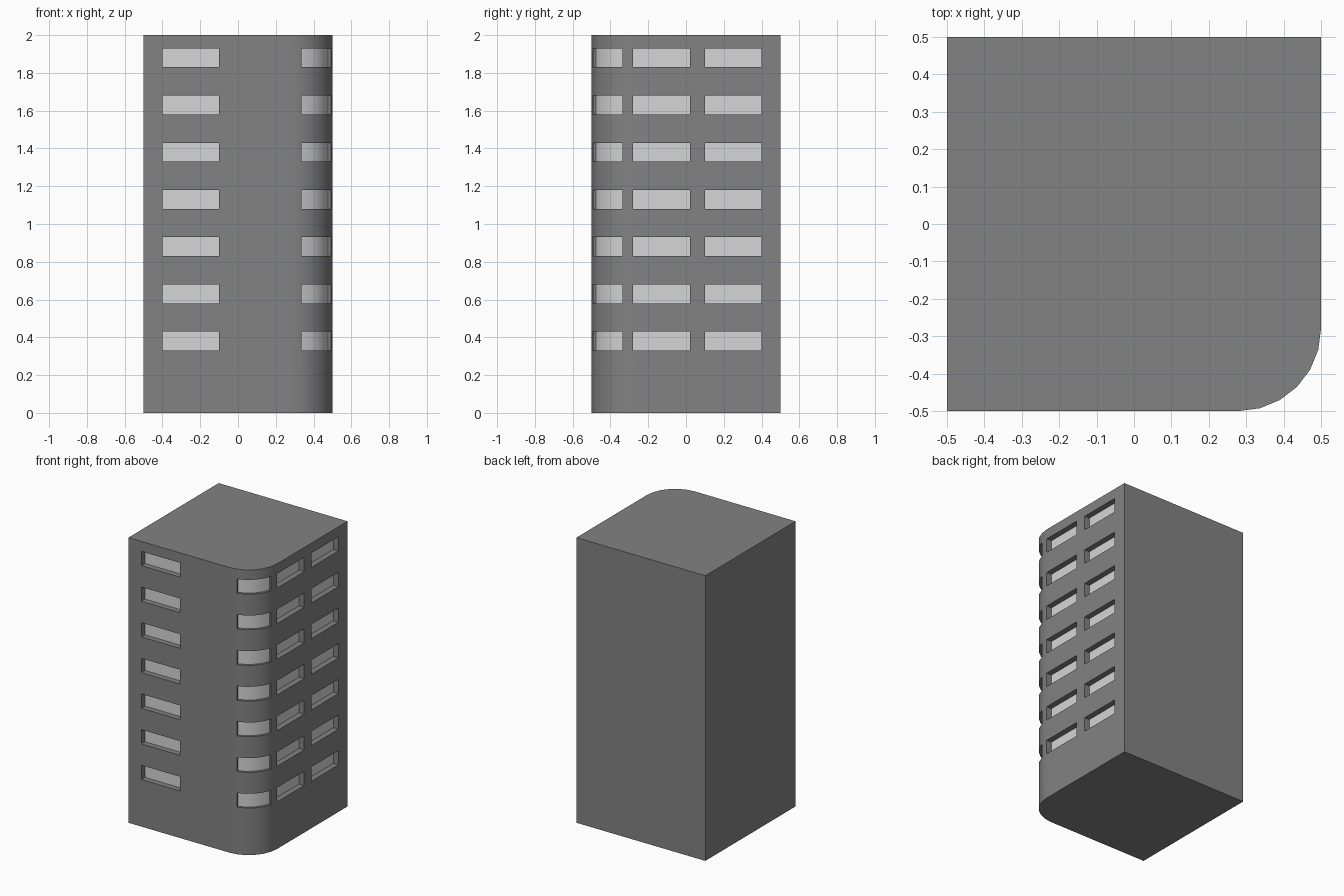
import bpy, bmesh, math
from mathutils import Vector

if "Cube" in bpy.data.objects:
    bpy.data.objects.remove(bpy.data.objects["Cube"], do_unlink=True)

HALF, HEIGHT, RADIUS, SEGMENTS = 0.5, 2.0, 0.22, 6
FLOORS, FIRST_SILL, FLOOR_STEP, WINDOW_HEIGHT = 7, 0.33, 0.25, 0.1
FLAT_DEPTH, CORNER_DEPTH = 0.04, 0.016
CENTRE = Vector((HALF - RADIUS, RADIUS - HALF, 0))


def make_material(name, value):
    mat = bpy.data.materials.new(name)
    mat.use_nodes = True
    colour = (value, value, value, 1)
    mat.diffuse_color = colour
    mat.node_tree.nodes["Principled BSDF"].inputs["Base Color"].default_value = colour
    return mat


# Floor plan: straight front, rounded corner, straight right side, plain back and left
front = [Vector((x, -HALF, 0)) for x in (-HALF, -0.4, -0.1)]
arc = []
for i in range(SEGMENTS + 1):
    a = math.radians(90) * i / SEGMENTS
    arc.append(CENTRE + RADIUS * Vector((math.sin(a), -math.cos(a), 0)))
side = [Vector((HALF, y, 0)) for y in (0.02, 0.1, 0.4, HALF)]
plan = front + arc + side + [Vector((-HALF, HALF, 0))]
arc_start, side_start = len(front), len(front) + len(arc)


def inward_flat(direction):
    return lambda p: p + Vector(direction) * FLAT_DEPTH


def inward_corner(p):
    return p + (CENTRE - p).normalized() * CORNER_DEPTH


# Window bays: first column, last column, recess rule
bays = [
    (1, 2, inward_flat((0, 1, 0))),
    (arc_start + 1, side_start - 2, inward_corner),
    (side_start - 1, side_start, inward_flat((-1, 0, 0))),
    (side_start + 1, side_start + 2, inward_flat((-1, 0, 0))),
]
bay_of_column = {c: bay for bay in bays for c in range(bay[0], bay[1])}

# Floor levels: every odd band is a row of windows
levels = [0]
for f in range(FLOORS):
    sill = FIRST_SILL + f * FLOOR_STEP
    levels += [sill, sill + WINDOW_HEIGHT]
levels.append(HEIGHT)

bm = bmesh.new()


def add_face(points, material=0):
    face = bm.faces.new([bm.verts.new(p) for p in points])
    face.material_index = material


def at(p, z):
    return Vector((p.x, p.y, z))


def add_window_cell(column, bay, p, q, low, high):
    first, last, inward = bay
    pi, qi = inward(p), inward(q)
    add_face([at(pi, low), at(qi, low), at(qi, high), at(pi, high)], 1)
    for z in (low, high):
        add_face([at(p, z), at(q, z), at(qi, z), at(pi, z)])
    if column == first:
        add_face([at(p, low), at(pi, low), at(pi, high), at(p, high)])
    if column == last - 1:
        add_face([at(q, low), at(qi, low), at(qi, high), at(q, high)])


# Walls with recessed windows
for c, p in enumerate(plan):
    q = plan[(c + 1) % len(plan)]
    for r, (low, high) in enumerate(zip(levels, levels[1:])):
        if r % 2 and c in bay_of_column:
            add_window_cell(c, bay_of_column[c], p, q, low, high)
        else:
            add_face([at(p, low), at(q, low), at(q, high), at(p, high)])

# Roof and base
for z in (0, HEIGHT):
    add_face([at(p, z) for p in plan])

bmesh.ops.remove_doubles(bm, verts=bm.verts[:], dist=0.0005)
bmesh.ops.recalc_face_normals(bm, faces=bm.faces[:])

mesh = bpy.data.meshes.new("tower_block")
bm.to_mesh(mesh)
bm.free()
mesh.materials.append(make_material("wall grey", 0.225))
mesh.materials.append(make_material("window light grey", 0.67))
tower = bpy.data.objects.new("tower_block", mesh)
bpy.context.collection.objects.link(tower)

# Smooth corner, crisp edges, flat walls
mesh.shade_smooth()
mesh.set_sharp_from_angle(angle=math.radians(30))
weighted = tower.modifiers.new("flat_walls", 'WEIGHTED_NORMAL')
weighted.keep_sharp = True
